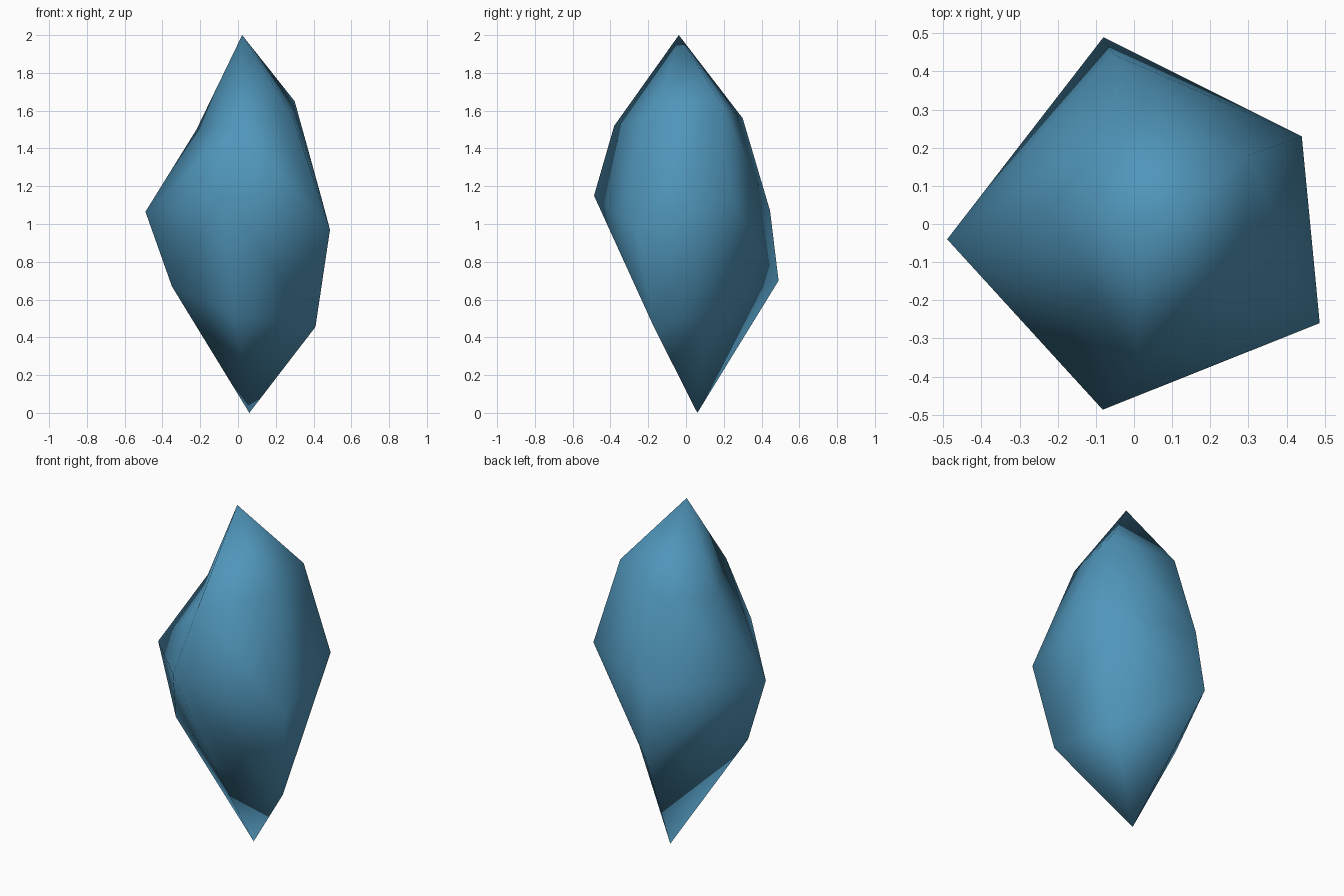
import bpy, bmesh
from mathutils import Vector

if "Cube" in bpy.data.objects:
    bpy.data.objects.remove(bpy.data.objects["Cube"])

# Five-sided irregular crystal: corner rings from low to high
rings = [
    [(.23, .105, .55), (-.08, .49, .70), (-.35, -.075, .67), (-.02, -.195, .52), (.41, -.17, .455)],
    [(.44, .23, 1.145), (-.055, .445, 1.07), (-.49, -.04, 1.065), (-.082, -.487, 1.15), (.487, -.26, .97)],
    [(.30, .18, 1.65), (-.03, .30, 1.56), (-.22, .035, 1.50), (.005, -.38, 1.52), (.285, -.155, 1.58)],
]
bm = bmesh.new()
loops = [[bm.verts.new(p) for p in ring] for ring in rings]
bottom = bm.verts.new((.06, .06, 0))
top = bm.verts.new((.022, -.038, 2))


def facet_pair(a, b, c, d):
    """Split a quad along the diagonal that bulges outward."""
    n = (c.co - a.co).cross(d.co - b.co)
    out = Vector((a.co.x + b.co.x + c.co.x + d.co.x, a.co.y + b.co.y + c.co.y + d.co.y, 0))
    if n.dot(out) < 0:
        n.negate()
    if (a.co + c.co).dot(n) > (b.co + d.co).dot(n):
        tris = (a, b, c), (a, c, d)
    else:
        tris = (a, b, d), (b, c, d)
    for t in tris:
        bm.faces.new(t)


for i in range(5):
    j = (i + 1) % 5
    bm.faces.new((loops[0][j], loops[0][i], bottom))
    bm.faces.new((loops[2][i], loops[2][j], top))
    for lo, hi in zip(loops, loops[1:]):
        facet_pair(lo[i], lo[j], hi[j], hi[i])

bmesh.ops.recalc_face_normals(bm, faces=bm.faces)
for f in bm.faces:
    f.smooth = True

mesh = bpy.data.meshes.new("crystal")
bm.to_mesh(mesh)
bm.free()
blue = bpy.data.materials.new("crystal blue")
blue.diffuse_color = (.08, .30, .49, 1)
blue.use_nodes = True
blue.node_tree.nodes["Principled BSDF"].inputs["Base Color"].default_value = blue.diffuse_color
mesh.materials.append(blue)
bpy.context.collection.objects.link(bpy.data.objects.new("crystal", mesh))
